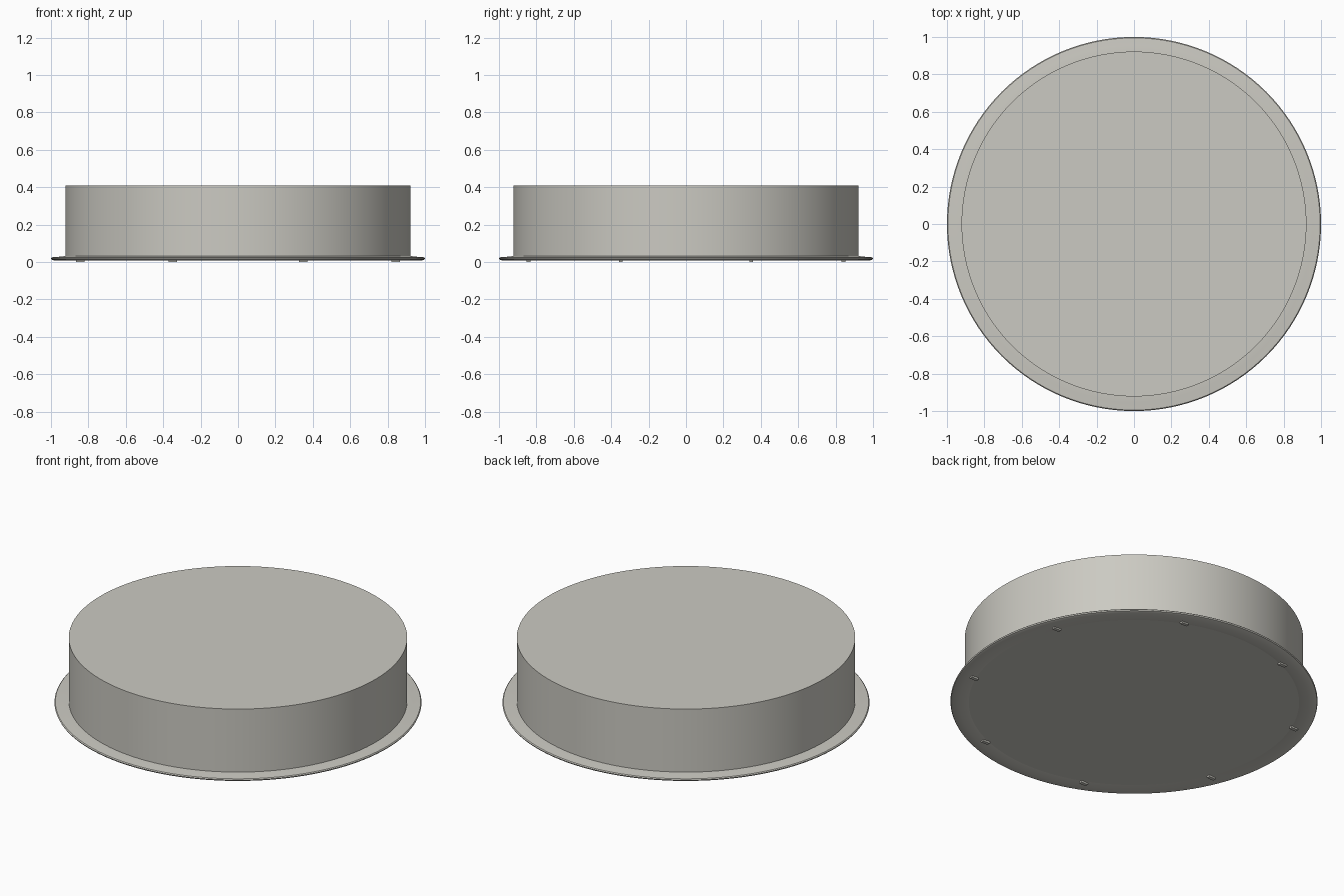
import bpy, bmesh, math

if "Cube" in bpy.data.objects:
    bpy.data.objects.remove(bpy.data.objects["Cube"])

SEG = 128

# Single warm light-grey finish
grey = bpy.data.materials.new("warm light grey")
grey.diffuse_color = (0.60, 0.59, 0.54, 1.0)
grey.use_nodes = True
grey.node_tree.nodes["Principled BSDF"].inputs["Base Color"].default_value = grey.diffuse_color


def finish(name, bm, smooth=True):
    bmesh.ops.recalc_face_normals(bm, faces=bm.faces)
    mesh = bpy.data.meshes.new(name)
    bm.to_mesh(mesh)
    bm.free()
    obj = bpy.data.objects.new(name, mesh)
    bpy.context.collection.objects.link(obj)
    mesh.materials.append(grey)
    if smooth:
        bpy.ops.object.select_all(action='DESELECT')
        obj.select_set(True)
        bpy.context.view_layer.objects.active = obj
        bpy.ops.object.shade_smooth_by_angle(angle=math.radians(35))
    return obj


def lathe(name, profile, closed=False):
    """Revolve (radius, z) points round z; open profiles get flat end caps."""
    bm = bmesh.new()
    rings = []
    for r, z in profile:
        rings.append([bm.verts.new((r * math.cos(2 * math.pi * i / SEG),
                                    r * math.sin(2 * math.pi * i / SEG), z))
                      for i in range(SEG)])
    pairs = list(zip(rings, rings[1:]))
    if closed:
        pairs.append((rings[-1], rings[0]))
    for a, b in pairs:
        for i in range(SEG):
            j = (i + 1) % SEG
            bm.faces.new((a[i], a[j], b[j], b[i]))
    if not closed:
        bm.faces.new(rings[0])
        bm.faces.new(rings[-1])
    return finish(name, bm)


# Round housing drum
lathe("housing_drum", [(0.922, 0.014), (0.922, 0.41)])

# Thin trim flange with a softly rounded rim
lathe("trim_flange", [(0.897, 0.012), (0.897, 0.031), (0.93, 0.031),
                      (0.955, 0.028), (0.98, 0.0265), (0.995, 0.025),
                      (1.0, 0.020), (0.997, 0.013), (0.985, 0.009),
                      (0.95, 0.008), (0.915, 0.009)], closed=True)

# Flat front panel set just inside the flange
lathe("front_panel", [(0.912, 0.0115), (0.912, 0.02)])

# Eight small feet round the rim, all facing the same way
for k in range(8):
    a = math.radians(22.5 + 45 * k)
    bm = bmesh.new()
    bmesh.ops.create_cube(bm, size=1.0)
    bmesh.ops.scale(bm, vec=(0.045, 0.02, 0.03), verts=bm.verts)
    bmesh.ops.translate(bm, vec=(0.912 * math.cos(a), 0.912 * math.sin(a), 0.015),
                        verts=bm.verts)
    finish("foot_%d" % (k + 1), bm, smooth=False)
